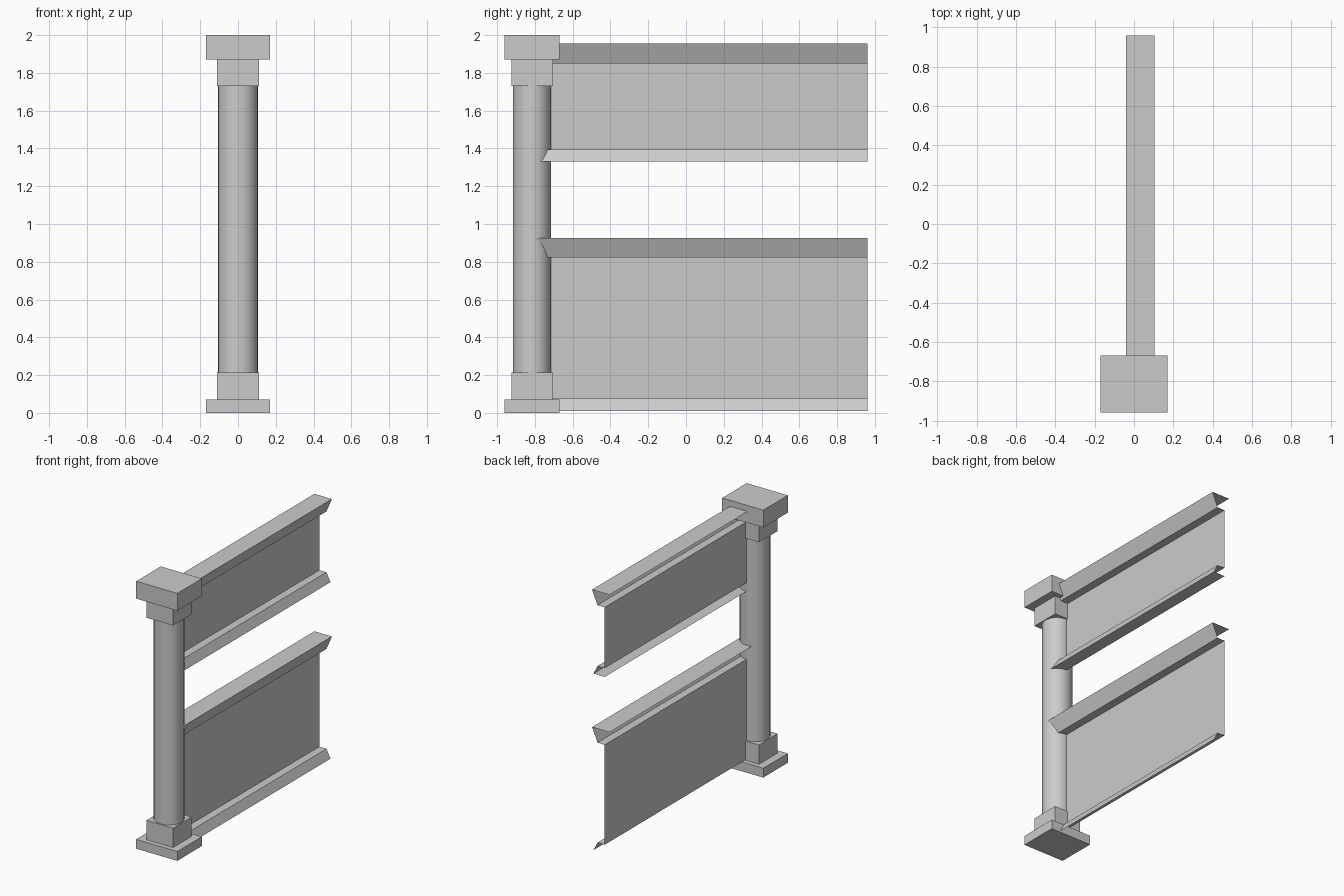
import bpy, bmesh

if "Cube" in bpy.data.objects:
    bpy.data.objects.remove(bpy.data.objects["Cube"])

POST_Y = -0.815


def box(name, hx, hy, z0, z1):
    bpy.ops.mesh.primitive_cube_add(size=1, location=(0, POST_Y, (z0 + z1) / 2))
    ob = bpy.context.object
    ob.name = name
    ob.scale = (2 * hx, 2 * hy, z1 - z0)
    bpy.ops.object.transform_apply(location=False, rotation=False, scale=True)
    return ob


def sheet(name, profile, y0=-0.80, y1=0.96):
    """Extrude an open x/z profile along y as a folded sheet."""
    bm = bmesh.new()
    near = [bm.verts.new((x, y0, z)) for x, z in profile]
    far = [bm.verts.new((x, y1, z)) for x, z in profile]
    for i in range(len(profile) - 1):
        bm.faces.new((near[i], near[i + 1], far[i + 1], far[i]))
    me = bpy.data.meshes.new(name)
    bm.to_mesh(me)
    bm.free()
    ob = bpy.data.objects.new(name, me)
    bpy.context.collection.objects.link(ob)
    return ob


def panel(name, top, bottom, closed):
    # Flat cap, undercut slope, ledge, upright panel, ledge, flared foot
    profile = [(-0.04, top), (0.105, top), (0.06, top - 0.105), (0, top - 0.105),
               (0, bottom + 0.065), (0.06, bottom + 0.065), (0.093, bottom)]
    if closed:
        profile.append((0, bottom))
    return sheet(name, profile)


# Post: stepped base, round shaft, stepped cap
box("post_base", 0.17, 0.145, 0, 0.07)
box("post_lower_block", 0.11, 0.11, 0.07, 0.215)
box("post_upper_block", 0.11, 0.11, 1.73, 1.87)
box("post_cap", 0.17, 0.145, 1.87, 2.0)

bpy.ops.mesh.primitive_cylinder_add(vertices=32, radius=1, depth=1.53,
                                    location=(0, POST_Y, 0.97))
shaft = bpy.context.object
shaft.name = "post_shaft"
shaft.scale = (0.105, 0.101, 1)
bpy.ops.object.transform_apply(location=False, rotation=False, scale=True)
bpy.ops.object.shade_smooth_by_angle()

# Moulded wall panels
panel("upper_panel", 1.955, 1.33, True)
panel("lower_panel", 0.927, 0.01, False)
